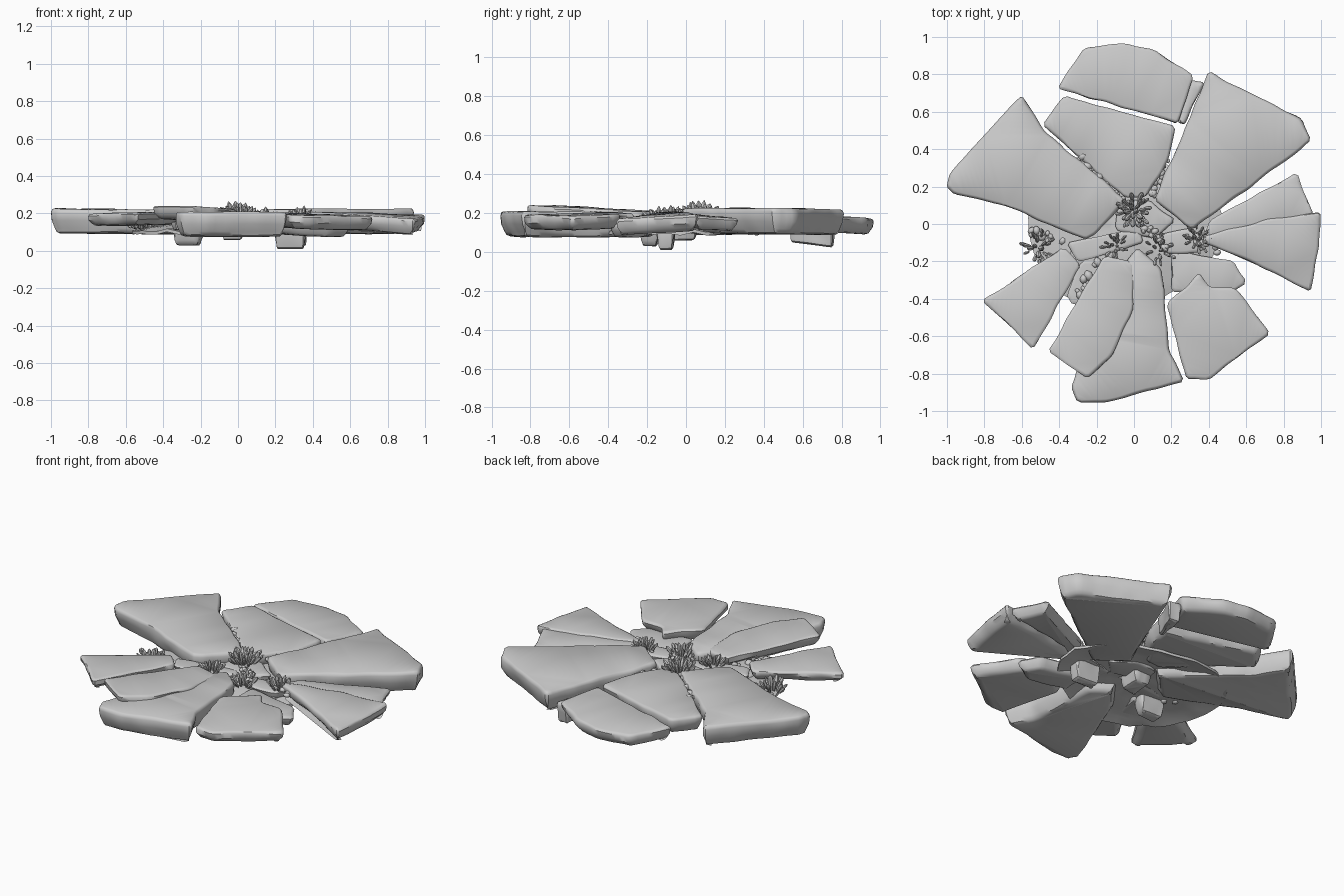
import bpy, bmesh, math, random
from mathutils import Vector, Matrix, noise

if "Cube" in bpy.data.objects:
    bpy.data.objects.remove(bpy.data.objects["Cube"])

random.seed(7)


def finish(bm, name, angle=40):
    bmesh.ops.recalc_face_normals(bm, faces=bm.faces)
    me = bpy.data.meshes.new(name)
    bm.to_mesh(me)
    bm.free()
    ob = bpy.data.objects.new(name, me)
    bpy.context.collection.objects.link(ob)
    bpy.ops.object.select_all(action='DESELECT')
    ob.select_set(True)
    bpy.context.view_layer.objects.active = ob
    bpy.ops.object.shade_smooth_by_angle(angle=math.radians(angle))
    return ob


def slab(name, pts, top, thick, tilt=(0, 0), taper=0.04, step=0.055):
    """Worn stone slab: outline seen from above, top height at its middle, tilt as slope in x and y."""
    P = [Vector(p) for p in pts]
    if sum(a.x * b.y - b.x * a.y for a, b in zip(P, P[1:] + P[:1])) < 0:
        P.reverse()
    mid = sum(P, Vector((0, 0))) / len(P)
    ring = []
    for a, b in zip(P, P[1:] + P[:1]):
        n = max(2, int((b - a).length / step))
        ring += [a.lerp(b, i / n) for i in range(n)]
    ring = [q for a, b in zip(ring, ring[1:] + ring[:1])
            for q in (a.lerp(b, .25), a.lerp(b, .75))]
    n = len(ring)
    norm = []
    for i in range(n):
        t = ring[(i + 1) % n] - ring[i - 1]
        norm.append(Vector((t.y, -t.x)).normalized())
    # rings down the side: (fraction of height, inset)
    prof = [(0, .016), (.05, .006), (.16, 0), (.5, .004), (.8, taper * .5), (.94, taper * .75), (1, taper + .01)]
    bm = bmesh.new()
    rows = []
    for f, ins in prof:
        row = []
        for p, m in zip(ring, norm):
            w = noise.noise(Vector((p.x * 9, p.y * 9, f * 1.6 + top * 30))) * .009
            q = p - m * (ins - w)
            d = q - mid
            z = top - f * thick + d.x * tilt[0] + d.y * tilt[1]
            z += noise.noise(Vector((q.x * 5, q.y * 5, f * 3))) * .006
            row.append(bm.verts.new((q.x, q.y, z)))
        rows.append(row)
    for a, b in zip(rows, rows[1:]):
        for i in range(n):
            j = (i + 1) % n
            bm.faces.new((a[i], a[j], b[j], b[i]))
    caps = [bm.faces.new(rows[0]), bm.faces.new(rows[-1][::-1])]
    bmesh.ops.triangulate(bm, faces=caps)
    return finish(bm, name)


# Large paving slabs radiating from the centre
slab("slab_left", [(-1.0, .2), (-.99, .27), (-.6, .69), (-.47, .49), (-.04, .13), (-.2, -.05),
                   (-.26, -.085), (-.7, .1), (-.96, .165)], .222, .13, (-.01, 0))
slab("slab_back_inner", [(-.49, .53), (-.37, .685), (.215, .52), (.19, .35), (.06, .14), (-.05, .14)],
     .208, .1, (0, -.01))
slab("slab_back_outer", [(-.41, .725), (-.27, .94), (-.05, .97), (.11, .93), (.32, .79), (.235, .535)],
     .182, .085, (0, -.06))
slab("slab_back_right", [(.4, .815), (.6, .71), (.9, .56), (.945, .45), (.88, .39), (.31, -.03),
                         (.11, .13), (.2, .34)], .222, .13, (.005, -.01))
slab("slab_right_upper", [(.4, .02), (.87, .27), (.96, .05), (.36, -.08)], .19, .07, (-.02, -.06))
slab("slab_right_lower", [(.37, -.06), (.7, .02), (1.0, .065), (.99, -.1), (.945, -.365), (.6, -.19), (.37, -.1)],
     .195, .085, (-.04, .06))
slab("slab_front_right_under", [(.2, -.15), (.3, -.155), (.53, -.2), (.6, -.31), (.49, -.39), (.2, -.36)],
     .15, .07, (-.05, 0))
slab("slab_front_right", [(.35, -.26), (.4, -.34), (.54, -.34), (.725, -.585), (.4, -.83), (.28, -.83), (.175, -.43)],
     .195, .075, (-.03, .02))
slab("slab_front", [(-.34, -.87), (-.3, -.95), (-.16, -.955), (.265, -.84), (.19, -.68), (.15, -.24),
                    (.02, -.13), (-.12, -.3)], .207, .13, (0, 0))
slab("slab_front_left_top", [(-.46, -.68), (-.25, -.825), (-.12, -.71), (0, -.44), (-.0, -.2),
                             (-.16, -.17)], .226, .07, (-.03, -.045))
slab("slab_left_front", [(-.81, -.41), (-.38, -.125), (-.28, -.22), (-.54, -.67)], .203, .065, (.02, -.01))

# Small infill stones around the middle
slab("infill_left", [(-.36, -.1), (-.18, -.06), (.03, -.03), (.05, -.1), (-.12, -.15), (-.3, -.2)], .178, .05, taper=.015)
slab("infill_centre", [(-.08, .12), (.08, .13), (.22, .02), (.12, -.08), (-.1, -.03)], .18, .06, taper=.015)
slab("infill_right", [(.1, -.06), (.3, -.02), (.4, -.08), (.36, -.15), (.15, -.16)], .172, .05, taper=.015)
slab("infill_front_left", [(-.36, -.38), (-.28, -.2), (-.16, -.2), (-.2, -.42), (-.33, -.43)], .16, .05, taper=.015)

# Rock lumps hanging below and the wedge by the outer slab
slab("lump_left", [(-.35, -.24), (-.2, -.24), (-.18, -.14), (-.34, -.13)], .15, .12, step=.04, taper=.025)
slab("lump_right", [(.19, -.15), (.36, -.15), (.37, -.06), (.2, -.05)], .15, .14, step=.04, taper=.02)
slab("lump_centre", [(-.09, -.1), (.03, -.09), (.04, .06), (-.08, .06)], .15, .09, step=.04, taper=.02)
slab("wedge_back", [(.29, .77), (.375, .755), (.27, .535), (.235, .54)], .16, .125, (0, -.1), step=.04, taper=.012)

# Bumpy earth mound beneath the slabs
bm = bmesh.new()
N, R = 40, 8
rows = []
for z0 in (.152, .135):
    for k in range(1, R + 1) if z0 > .14 else range(R, 0, -1):
        row = []
        for i in range(N):
            a = math.tau * i / N
            r = .52 * k / R * (1 + .05 * math.sin(3 * a + 1))
            x, y = -.065 + r * math.cos(a), -.03 + r * math.sin(a) * .8
            z = z0 - .045 * (k / R) ** 3 + .015 * noise.noise(Vector((x * 12, y * 12, 0)))
            row.append(bm.verts.new((x, y, z)))
        rows.append(row)
for a, b in zip(rows, rows[1:]):
    for i in range(N):
        bm.faces.new((a[i], a[(i + 1) % N], b[(i + 1) % N], b[i]))
bm.faces.new(rows[0])
bm.faces.new(rows[-1])
finish(bm, "earth_mound", 60)


def crystals(name, cx, cy, z, spread, count, length):
    """Cluster of pointed six-sided crystals leaning outwards."""
    bm = bmesh.new()
    for i in range(count):
        a = i * 2.4 + random.uniform(-.3, .3)
        f = math.sqrt((i + .3) / count)
        L = length * random.uniform(.75, 1.05) * (1 - .4 * f)
        r = L * random.uniform(.17, .22)
        M = (Matrix.Translation((cx + spread * f * math.cos(a), cy + spread * f * math.sin(a), z))
             @ Matrix.Rotation(a, 4, 'Z') @ Matrix.Rotation(.85 * f, 4, 'Y'))
        rings = [[bm.verts.new(M @ Vector((s * r * math.cos(t * math.tau / 6), s * r * math.sin(t * math.tau / 6), h * L)))
                  for t in range(6)] for h, s in ((-.15, .6), (.55, 1), (.8, .75))]
        tip = bm.verts.new(M @ Vector((0, 0, L)))
        bm.faces.new(rings[0])
        for t in range(6):
            u = (t + 1) % 6
            for p, q in zip(rings, rings[1:]):
                bm.faces.new((p[t], p[u], q[u], q[t]))
            bm.faces.new((rings[2][t], rings[2][u], tip))
    finish(bm, name, 20)


crystals("crystals_centre", .0, .07, .185, .07, 30, .1)
crystals("crystals_left", -.51, -.13, .13, .075, 20, .085)
crystals("crystals_front_left", -.1, -.12, .175, .055, 18, .07)
crystals("crystals_right", .34, -.08, .175, .06, 20, .08)
crystals("crystals_front", .13, -.14, .165, .07, 14, .08)


def rubble(name, a, b, z, count, size):
    """Line of small pebbles filling a crack."""
    bm = bmesh.new()
    for i in range(count):
        t = random.random()
        p = Vector(a).lerp(Vector(b), t)
        s = size * random.uniform(.5, 1.1)
        M = (Matrix.Translation((p.x + random.uniform(-.018, .018), p.y + random.uniform(-.018, .018), z))
             @ Matrix.Rotation(random.random() * 6, 4, 'Z') @ Matrix.Diagonal((s * 1.3, s, s * .8, 1)))
        bmesh.ops.create_icosphere(bm, subdivisions=1, radius=1, matrix=M)
    finish(bm, name, 60)


rubble("rubble_back_left", (-.3, .36), (-.05, .13), .195, 14, .022)
rubble("rubble_back_right", (.2, .4), (.1, .14), .185, 16, .022)
rubble("rubble_centre", (.02, .03), (.18, -.13), .185, 18, .018)
rubble("rubble_left", (-.56, -.04), (-.3, -.12), .13, 14, .02)
rubble("rubble_right", (.25, -.04), (.44, -.14), .175, 14, .018)
rubble("rubble_front_left", (-.3, -.38), (-.2, -.2), .16, 10, .025)
